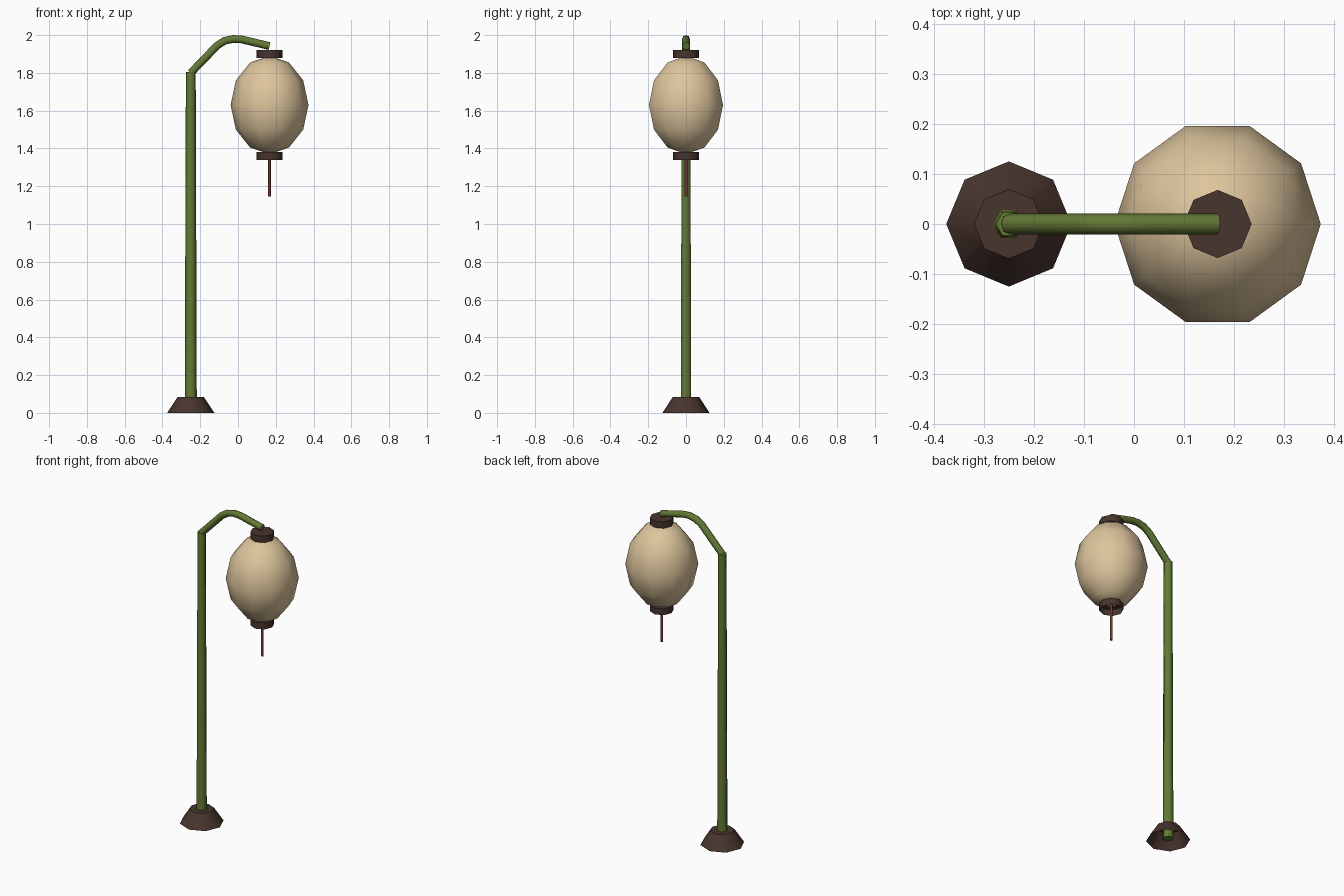
import bpy, bmesh, math
from mathutils import Vector

if "Cube" in bpy.data.objects:
    bpy.data.objects.remove(bpy.data.objects["Cube"], do_unlink=True)


def material(name, rgb):
    m = bpy.data.materials.new(name)
    m.use_nodes = True
    m.diffuse_color = (*rgb, 1)
    bsdf = next(n for n in m.node_tree.nodes if n.type == 'BSDF_PRINCIPLED')
    bsdf.inputs["Base Color"].default_value = (*rgb, 1)
    return m


brown = material("dark brown wood", (0.065, 0.035, 0.027))
green = material("bamboo green", (0.125, 0.19, 0.035))
cream = material("cream paper", (0.73, 0.56, 0.335))
red = material("red cord", (0.2, 0.035, 0.028))


def turned(name, x, profile, sides, mat, smooth, bottom=True, top=True):
    """Revolve (radius, z) pairs, listed upwards, about a vertical axis at x."""
    bm = bmesh.new()
    rings = []
    for r, z in profile:
        rings.append([bm.verts.new((x + r * math.cos(a), r * math.sin(a), z))
                      for a in (math.tau * i / sides for i in range(sides))])
    for low, high in zip(rings, rings[1:]):
        for i in range(sides):
            j = (i + 1) % sides
            bm.faces.new((low[i], low[j], high[j], high[i]))
    if bottom:
        bm.faces.new(rings[0][::-1])
    if top:
        bm.faces.new(rings[-1])
    bmesh.ops.remove_doubles(bm, verts=bm.verts, dist=1e-5)
    return finish(name, bm, mat, smooth)


def finish(name, bm, mat, smooth):
    mesh = bpy.data.meshes.new(name)
    bm.to_mesh(mesh)
    bm.free()
    mesh.materials.append(mat)
    obj = bpy.data.objects.new(name, mesh)
    bpy.context.collection.objects.link(obj)
    bpy.ops.object.select_all(action='DESELECT')
    obj.select_set(True)
    bpy.context.view_layer.objects.active = obj
    bpy.ops.object.shade_smooth_by_angle(angle=math.radians(smooth))
    return obj


POST_X, LAMP_X = -0.25, 0.167

# Hollow foot and tapered post
turned("base", POST_X, [(0.125, 0), (0.069, 0.085)], 8, brown, 46, bottom=False)
turned("post", POST_X, [(0.032, 0.01), (0.026, 1.805)], 6, green, 62)

# Curved arm, swept as rings along a path in the xz plane
path = [Vector(p) for p in ((-0.25, 0, 1.80), (-0.11, 0, 1.945), (-0.07, 0, 1.97),
                            (-0.025, 0, 1.98), (0.02, 0, 1.977), (LAMP_X, 0, 1.942))]
bm = bmesh.new()
rings = []
for i, p in enumerate(path):
    t = (path[min(i + 1, len(path) - 1)] - path[max(i - 1, 0)]).normalized()
    side = Vector((0, 1, 0))
    up = t.cross(side)
    rings.append([bm.verts.new(p + 0.0205 * (side * math.cos(a) + up * math.sin(a)))
                  for a in (math.tau * k / 8 for k in range(8))])
for a, b in zip(rings, rings[1:]):
    for k in range(8):
        n = (k + 1) % 8
        bm.faces.new((a[k], a[n], b[n], b[k]))
bm.faces.new(rings[0])
bm.faces.new(rings[-1])
bmesh.ops.recalc_face_normals(bm, faces=bm.faces)
finish("arm", bm, green, 50)

# Faceted paper lantern: a stretched sphere
lats = [math.radians(d) for d in range(-90, 91, 30)]
turned("lantern", LAMP_X,
       [(0.206 * math.cos(a), 1.63 + 0.26 * math.sin(a)) for a in lats],
       10, cream, 60, bottom=False, top=False)

# Lantern caps; the lower one is open underneath
turned("top_cap", LAMP_X, [(0.068, 1.88), (0.068, 1.92)], 8, brown, 46, bottom=False)
turned("bottom_cap", LAMP_X, [(0.068, 1.34), (0.068, 1.38)], 8, brown, 46, bottom=False)

# Hanging cord
turned("cord", LAMP_X, [(0.008, 1.145), (0.008, 1.38)], 6, red, 62)
